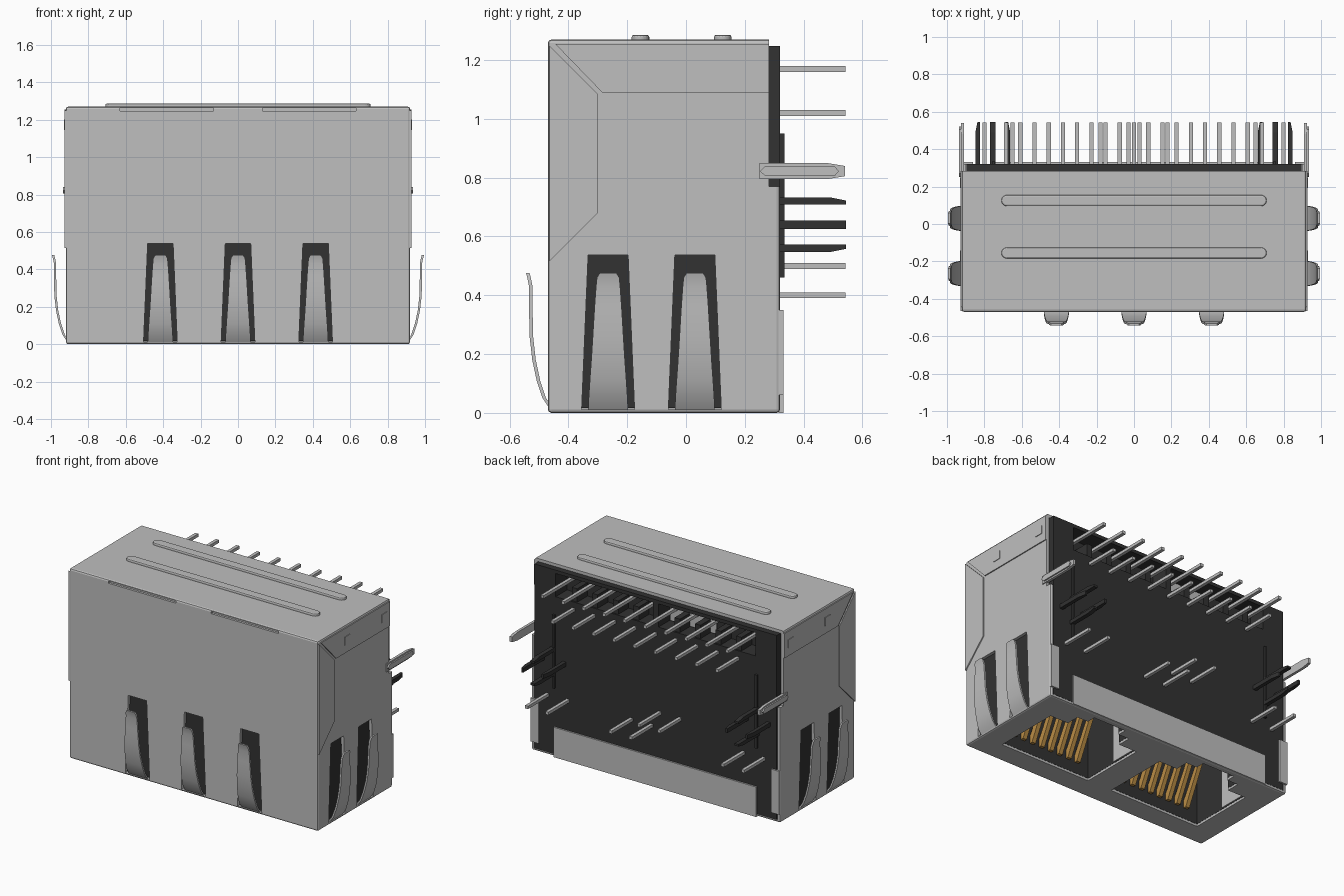
import bpy, bmesh, math
from mathutils import Vector

cube = bpy.data.objects.get("Cube")
if cube:
    bpy.data.objects.remove(cube, do_unlink=True)


def material(name, rgb):
    m = bpy.data.materials.new(name)
    m.use_nodes = True
    m.diffuse_color = (*rgb, 1)
    m.node_tree.nodes["Principled BSDF"].inputs["Base Color"].default_value = (*rgb, 1)
    return m


STEEL = material("steel_grey", (0.52, 0.52, 0.52))
BLACK = material("black_plastic", (0.032, 0.032, 0.032))
GOLD = material("gold_contact", (0.5, 0.27, 0.06))


def finish(name, bm, mat):
    bmesh.ops.recalc_face_normals(bm, faces=bm.faces)
    me = bpy.data.meshes.new(name)
    bm.to_mesh(me)
    bm.free()
    me.materials.append(mat)
    ob = bpy.data.objects.new(name, me)
    bpy.context.collection.objects.link(ob)
    return ob


def prism(name, pts, axis, lo, hi, mat=STEEL, bevel=0):
    """Extrude a 2D outline along an axis from lo to hi."""
    place = {"x": lambda p, d: (d, p[0], p[1]),
             "y": lambda p, d: (p[0], d, p[1]),
             "z": lambda p, d: (p[0], p[1], d)}[axis]
    bm = bmesh.new()
    face = bm.faces.new([bm.verts.new(place(p, lo)) for p in pts])
    new = bmesh.ops.extrude_face_region(bm, geom=[face])["geom"]
    shift = Vector(place((0, 0), hi - lo))
    bmesh.ops.translate(bm, verts=[v for v in new if isinstance(v, bmesh.types.BMVert)], vec=shift)
    bmesh.ops.recalc_face_normals(bm, faces=bm.faces)
    if bevel:
        bmesh.ops.bevel(bm, geom=bm.edges[:], offset=bevel, segments=2, profile=0.5, affect="EDGES")
    return finish(name, bm, mat)


def box(name, x, y, z, mat=STEEL, bevel=0):
    return prism(name, [(x[0], y[0]), (x[1], y[0]), (x[1], y[1]), (x[0], y[1])],
                 "z", z[0], z[1], mat, bevel)


def activate(ob):
    bpy.ops.object.select_all(action="DESELECT")
    ob.select_set(True)
    bpy.context.view_layer.objects.active = ob


def smooth(ob):
    activate(ob)
    bpy.ops.object.shade_smooth_by_angle(angle=math.radians(35))


def cut(target, cutters):
    """Subtract the cutters, then remove them."""
    activate(target)
    for c in cutters:
        c.hide_render = True
        mod = target.modifiers.new("cut", "BOOLEAN")
        mod.object, mod.operation, mod.solver = c, "DIFFERENCE", "EXACT"
        bpy.ops.object.modifier_apply(modifier=mod.name)
        bpy.data.objects.remove(c, do_unlink=True)


FRONT, BACK, SIDE, TOP = -0.47, 0.32, 0.92, 1.27
FRONT_TABS = (-0.415, 0, 0.415)
SIDE_TABS = (-0.265, 0.03)


def port_cutters(depth):
    # main socket with a latch notch towards the back
    out = []
    for s in (-1, 1):
        c = s * 0.425
        pts = [(-.335, -.32), (.335, -.32), (.335, .13), (.2, .13), (.2, .22), (.12, .22),
               (.12, .28), (-.12, .28), (-.12, .22), (-.2, .22), (-.2, .13), (-.335, .13)]
        out.append(prism("port_cutter", [(c + x, y) for x, y in pts], "z", -0.1, depth))
    return out


def slot_outline(c):
    return [(c - .09, .012), (c + .09, .012), (c + .068, .537), (c - .068, .537)]


# Metal shell: open at the back, slotted for the spring fingers
shell = box("shell", (-SIDE, SIDE), (FRONT, BACK), (0, TOP), STEEL, 0.012)
cutters = [box("cavity", (-.9, .9), (-.45, .5), (.015, 1.25)),
           box("upper_back", (-1, 1), (.283, .5), (.77, 1.4))]
cutters += [prism("slot", slot_outline(c), "y", -.6, -.44) for c in FRONT_TABS]
cutters += [prism("slot", slot_outline(c), "x", *sorted((s * .89, s * 1.1)))
            for c in SIDE_TABS for s in (-1, 1)]
cutters += [box("front_slit", (s * .38 - .25, s * .38 + .25), (-.5, -.455), (1.247, 1.262))
            for s in (-1, 1)]
cut(shell, cutters + port_cutters(0.1))

# Plastic body with two sockets and the pin recesses
body = box("body", (-.895, .895), (-.447, BACK), (.016, 1.248), BLACK)
cut(body, port_cutters(0.85) + [
    box("recess", (s * .38 - .36, s * .38 + .36), (.2, .5), (1.07, 1.225)) for s in (-1, 1)])
box("recess_plate", (-.37, -.03), (.196, .206), (1.075, 1.22))
for s in (-1, 1):
    for i in range(4):
        x = s * .38 + (i - 1.5) * .152
        box("recess_tooth", (x - .02, x + .02), (.19, .31), (1.06, 1.16), BLACK)
    box("back_rib", (s * .75 - .008, s * .75 + .008), (.31, .335), (.46, .95), BLACK)

# Back plate and corner flanges of the shell
box("back_plate", (-.75, .75), (.315, .331), (0, .2))
for s in (-1, 1):
    box("back_flange", sorted((s * .86, s * SIDE)), (.315, .331), (.06, .35))

# Folded side flaps and small dimples
for s in (-1, 1):
    span = sorted((s * .91, s * .927))
    prism("side_top_flap", [(-.445, 1.255), (.283, 1.255), (.283, 1.09), (-.285, 1.09)], "x", *span)
    prism("side_front_flap", [(-.465, 1.25), (-.3, 1.085), (-.3, .68), (-.465, .515)], "x", *span)
    for y in (-.17, .22):
        box("side_dimple", sorted((s * .92, s * .931)), (y - .028, y + .028), (1.145, 1.2))

# Raised ribs on top
for y in (-.155, .125):
    pts = []
    for e in (1, -1):
        for i in range(9):
            a = math.radians(-90 + i * 22.5)
            pts.append((e * (.68 + .03 * math.cos(a)), y + e * .03 * math.sin(a)))
    prism("top_rib", pts, "z", 1.255, 1.286, STEEL, .008)


# Spring fingers bowing out from the bottom rim
FINGER = [(-.012, .006, .068), (.018, .05, .066), (.038, .11, .062), (.053, .18, .057),
          (.062, .26, .052), (.064, .36, .046), (.064, .43, .041), (.07, .46, .038), (.074, .476, .028)]


def finger(name, place):
    bm = bmesh.new()
    rows = [[bm.verts.new(place(o + d, a * w, z)) for d, a in ((0, -1), (0, 1), (-.012, 1), (-.012, -1))]
            for o, z, w in FINGER]
    for a, b in zip(rows, rows[1:]):
        for i in range(4):
            j = (i + 1) % 4
            bm.faces.new((a[i], a[j], b[j], b[i]))
    bm.faces.new(rows[0])
    bm.faces.new(rows[-1])
    smooth(finish(name, bm, STEEL))


for c in FRONT_TABS:
    finger("front_finger", lambda o, a, z: (c + a, FRONT - o, z))
for c in SIDE_TABS:
    for s in (-1, 1):
        finger("side_finger", lambda o, a, z: (s * (SIDE + o), c + a, z))


# Solder pins
def pins(xs, z, start):
    for x in xs:
        box("solder_pin", (x - .011, x + .011), (start, .542), (z - .01, z + .01))


pins([(i - 4.5) * .152 for i in range(10)], 1.17, .19)
pins([(i - 4) * .152 for i in range(9)], 1.02, .3)
pins((-.18, -.03), .5, .3)
pins((-.8, -.65, .03, .18, .65, .8), .4, .3)

# Ground tabs with a pressed rib
for s in (-1, 1):
    tab = [(.25, .795), (.48, .795), (.54, .805), (.54, .84), (.48, .85), (.25, .85)]
    prism("ground_tab", tab, "x", *sorted((s * .908, s * .926)))
    rib = [(.27, .805), (.505, .805), (.52, .822), (.505, .84), (.27, .84), (.252, .822)]
    prism("ground_tab_rib", rib, "x", *sorted((s * .92, s * .935)))

# Split locating pegs: four tapered prongs each
for s in (-1, 1):
    for i in range(4):
        ux, uz = ((1, 0), (0, 1), (-1, 0), (0, -1))[i]
        cx, cz = s * .755, .64
        outline = [(.3, .068), (.3, .093), (.49, .093), (.545, .082), (.545, .068)]
        if ux:
            prism("peg_prong", [(cx + ux * r, y) for y, r in outline], "z", cz - .014, cz + .014, BLACK)
        else:
            prism("peg_prong", [(y, cz + uz * r) for y, r in outline], "x", cx - .014, cx + .014, BLACK)

# Socket interiors: slanted gold contacts and pale side inserts
for s in (-1, 1):
    for i in range(8):
        x = s * .425 + (i - 3.5) * .07
        prism("contact", [(-.32, .09), (-.3, .09), (-.1, .5), (-.12, .51), (-.32, .14)],
              "x", x - .014, x + .014, GOLD)
    for e in (-1, 1):
        wall = s * .425 + e * .335
        box("socket_insert", sorted((wall, wall - e * .008)), (-.08, .125), (.02, .5))
